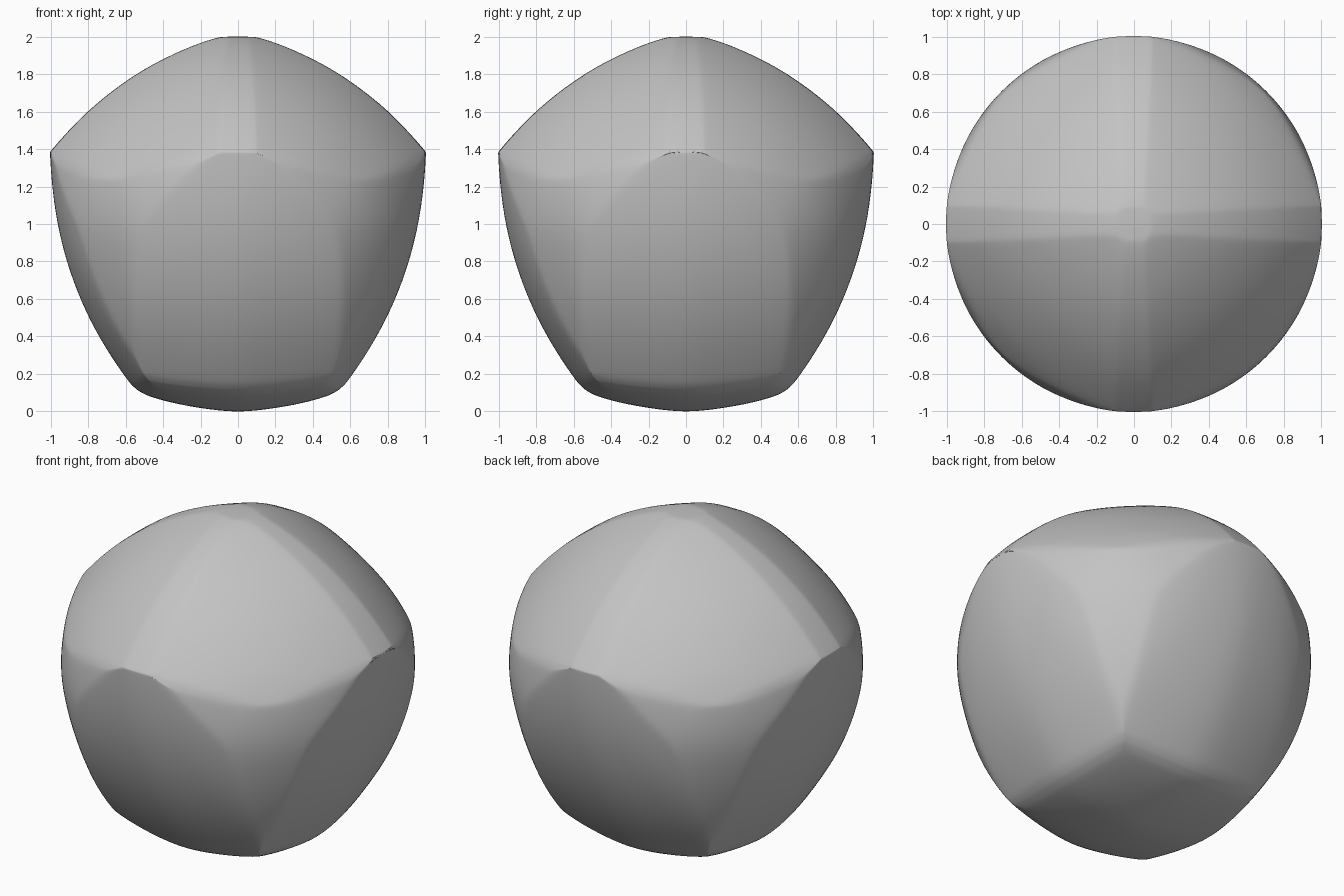
import bpy
import bmesh
import math
from itertools import combinations
from mathutils import Matrix, Vector

cube = bpy.data.objects.get("Cube")
if cube:
    bpy.data.objects.remove(cube, do_unlink=True)

WIDTH = 2.0       # distance between any two parallel tangent planes
SHARPNESS = 0.98  # a little below one rounds the corners
SOFTENING = 6     # smoothing passes that blend the ridges

# Guide points, measured from the middle: the poles, then one side repeated
guides = [Vector((0, 0, 1)), Vector((0, 0, -1))]
side = [(0.53, 0, 0.8), (0.8, 0, 0.6), (1, 0, 0.375),
        (0.55, 0, -0.87), (0.465, 0.465, -0.815)]
for turn in range(4):
    spin = Matrix.Rotation(turn * math.pi / 2, 3, "Z")
    guides += [spin @ Vector(p) for p in side]


def inside(p):
    return all((p - c).length <= WIDTH + 1e-5 for c in guides)


# Circles where two balls meet, kept where they reach the surface
rings = []
for a, b in combinations(guides, 2):
    centre, axis = (a + b) / 2, (b - a).normalized()
    radius = math.sqrt(WIDTH ** 2 - (b - a).length_squared / 4)
    arm = axis.orthogonal().normalized() * radius
    if any(inside(centre + Matrix.Rotation(i * math.tau / 180, 3, axis) @ arm) for i in range(180)):
        rings.append((centre, radius, axis))

# Points where three balls meet
points = [c for c in guides if inside(c)]
for a, b, c in combinations(guides, 3):
    u, v = b - a, c - a
    n = u.cross(v)
    if n.length < 1e-4:
        continue
    mid = a + (n.cross(u) * v.length_squared + v.cross(n) * u.length_squared) / (2 * n.length_squared)
    rise = WIDTH ** 2 - (mid - a).length_squared
    if rise > 0:
        for s in (-1, 1):
            p = mid + n.normalized() * s * math.sqrt(rise)
            if inside(p):
                points.append(p)


def farthest(d):
    """Farthest point in direction d of the common part of all balls."""
    best = max(points, key=d.dot)
    reach = d.dot(best)
    for centre, radius, axis in rings:
        flat = d - axis * d.dot(axis)
        if flat.length > 1e-6:
            p = centre + flat.normalized() * radius
            if d.dot(p) > reach and inside(p):
                best, reach = p, d.dot(p)
    for c in guides:
        p = c + d * WIDTH
        if d.dot(p) > reach and inside(p):
            best, reach = p, d.dot(p)
    return best


# Body: a ball reshaped so that every direction has the same width
bm = bmesh.new()
bmesh.ops.create_icosphere(bm, subdivisions=6, radius=1)
bm.verts.index_update()
normals = [v.co.normalized() for v in bm.verts]
offsets = [(farthest(d) + farthest(-d)) * SHARPNESS / 2 for d in normals]

# Blend the offsets between neighbours to soften ridges and corners
around = [[e.other_vert(v).index for e in v.link_edges] for v in bm.verts]
for step in range(SOFTENING):
    offsets = [sum((offsets[i] for i in near), Vector()) / len(near) for near in around]

for vert, d, offset in zip(bm.verts, normals, offsets):
    vert.co = d + offset
floor = min(v.co.z for v in bm.verts)
bmesh.ops.translate(bm, verts=bm.verts, vec=(0, 0, -floor))
for face in bm.faces:
    face.smooth = True
mesh = bpy.data.meshes.new("constant_width_body")
bm.to_mesh(mesh)
bm.free()
body = bpy.data.objects.new("constant_width_body", mesh)
bpy.context.collection.objects.link(body)

# Plain grey
grey = bpy.data.materials.new("plain_grey")
grey.use_nodes = True
colour = (0.55, 0.55, 0.55, 1)
grey.diffuse_color = colour
grey.node_tree.nodes["Principled BSDF"].inputs["Base Color"].default_value = colour
mesh.materials.append(grey)
